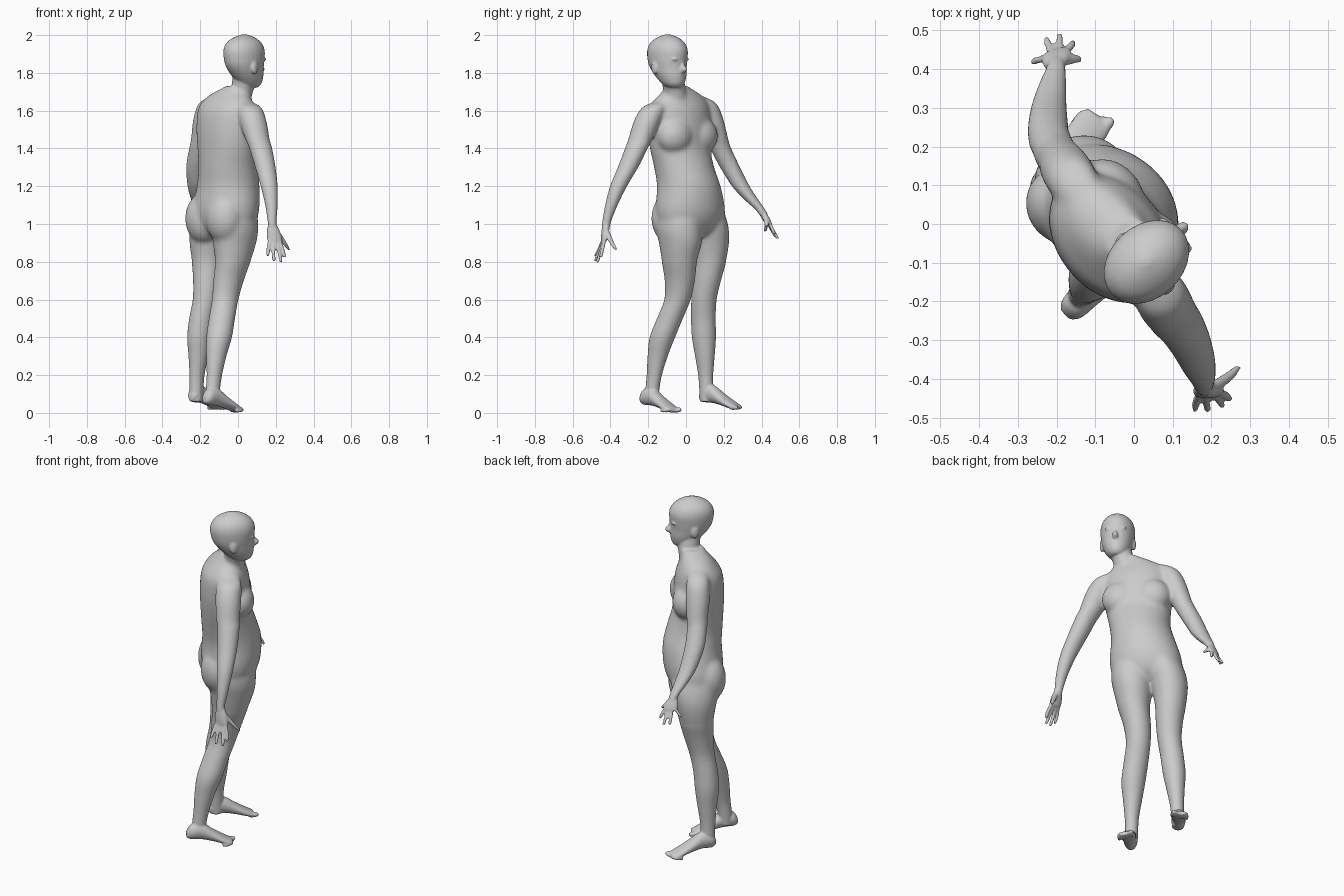
import bpy, bmesh, math
from mathutils import Vector

bm = bmesh.new()
UP = Vector((0, 0, 1))


def heading(deg):
    """Forward and left unit vectors for a compass heading."""
    c, s = math.cos(math.radians(deg)), math.sin(math.radians(deg))
    return Vector((c, s, 0)), Vector((-s, c, 0))


def spline(p0, p1, p2, p3, t):
    return [0.5 * (2 * b + (c - a) * t + (2 * a - 5 * b + 4 * c - d) * t * t
                   + (3 * b - a - 3 * c + d) * t ** 3)
            for a, b, c, d in zip(p0, p1, p2, p3)]


def loft(rings, u, v, n=24, steps=4):
    """Closed skin through elliptical rings (x, y, z, radius along u, radius along v)."""
    rings = [r if len(r) == 5 else (*r, r[3]) for r in rings]
    fine = []
    for i in range(len(rings) - 1):
        quad = [rings[max(0, min(len(rings) - 1, i + k))] for k in (-1, 0, 1, 2)]
        fine += [spline(*quad, k / steps) for k in range(steps)]
    fine.append(rings[-1])
    loops = []
    for x, y, z, a, b in fine:
        a, b = max(a, .003), max(b, .003)
        loops.append([bm.verts.new(Vector((x, y, z)) + u * (a * math.cos(t)) + v * (b * math.sin(t)))
                      for t in (2 * math.pi * k / n for k in range(n))])
    faces = [bm.faces.new(loops[0]), bm.faces.new(loops[-1])]
    for lo, hi in zip(loops, loops[1:]):
        faces += [bm.faces.new((lo[k], lo[(k + 1) % n], hi[(k + 1) % n], hi[k])) for k in range(n)]
    bmesh.ops.recalc_face_normals(bm, faces=faces)


def blob(c, a, b, h, u, v):
    """Ellipsoid with radii a, b, h along u, v and up."""
    angles = [math.pi * (k / 8 - .5) for k in range(9)]
    loft([(c[0], c[1], c[2] + h * math.sin(t), a * math.cos(t), b * math.cos(t)) for t in angles], u, v, 20, 2)


# Torso
F, L = heading(40)
loft([(-.085, .045, .925, .04, .04), (-.08, .035, .95, .13, .10), (-.072, .027, 1.0, .185, .14),
      (-.064, .023, 1.08, .197, .162), (-.052, .015, 1.2, .175, .16), (-.053, -.01, 1.3, .166, .15),
      (-.06, -.03, 1.4, .176, .138), (-.06, -.035, 1.5, .188, .138), (-.06, -.037, 1.6, .185, .127),
      (-.055, -.032, 1.65, .167, .103), (-.042, -.032, 1.69, .118, .08), (-.005, -.05, 1.73, .055, .058)], L, F, 32)

# Breasts and buttocks
for side in (-1, 1):
    p = Vector((-.06, -.035, 1.465)) + F * .066 + L * (.085 * side)
    blob(p, .105, .086, .10, L, F)
    p = Vector((-.075, .025, 1.03)) - F * .066 + L * (.085 * side)
    blob(p, .105, .098, .135, L, F)

# Neck
FH, LH = heading(43)
loft([(0, -.05, 1.63, .06), (.025, -.062, 1.72, .06), (.032, -.085, 1.82, .06)], LH, FH)

# Head
loft([(.068, -.064, 1.722, .03, .04), (.064, -.068, 1.742, .054, .064), (.05, -.081, 1.785, .075, .092),
      (.037, -.094, 1.83, .086, .11), (.033, -.098, 1.87, .092, .119), (.032, -.098, 1.92, .093, .122),
      (.032, -.098, 1.96, .079, .102), (.033, -.097, 1.988, .047, .062), (.033, -.097, 2.004, .01, .012)], LH, FH, 28)

# Nose, lips, brows and ears
loft([(.108, -.027, 1.865, .007, .01), (.118, -.018, 1.84, .009, .014),
      (.126, -.010, 1.818, .016, .018), (.116, -.019, 1.80, .012, .012)], LH, FH, 14)
for z in (1.764, 1.777):
    blob(Vector((.107, -.028, z)), .026, .012, .007, LH, FH)
for side in (-1, 1):
    mid = Vector((.034, -.097, 0))
    blob(mid + FH * .102 + LH * (.034 * side) + UP * 1.872, .026, .011, .008, LH, FH)
    blob(mid + LH * (.088 * side) - FH * .008 + UP * 1.828, .011, .022, .035, LH, FH)

# Legs
right_leg = [(-.025, -.025, 1.14, .08, .09), (-.017, -.038, 1.04, .105, .13), (-.015, -.037, .97, .111, .132),
             (-.018, -.03, .9, .106, .123), (-.028, -.035, .8, .087, .1),
             (-.05, -.033, .7, .075, .085), (-.068, -.045, .6, .067, .073), (-.085, -.085, .5, .067, .071),
             (-.10, -.125, .4, .065, .07), (-.115, -.15, .3, .051, .056), (-.125, -.168, .2, .038, .043),
             (-.133, -.178, .12, .035, .039), (-.135, -.18, .06, .032, .036)]
left_leg = [(-.12, .085, 1.14, .08, .09), (-.13, .095, 1.04, .103, .13), (-.14, .112, .97, .106, .127),
            (-.15, .122, .9, .1, .114), (-.155, .123, .8, .085, .094),
            (-.16, .108, .7, .074, .081), (-.172, .095, .6, .066, .069), (-.193, .092, .5, .064, .067),
            (-.205, .095, .4, .062, .066), (-.21, .10, .3, .05, .054), (-.217, .104, .2, .038, .042),
            (-.22, .107, .12, .035, .039), (-.22, .108, .06, .032, .036)]
for leg in (right_leg, left_leg):
    loft(leg, LH, FH)

# Feet: (distance from heel, half width, half height, centre height)
foot = [(0, .018, .018, .07), (.025, .035, .042, .084), (.08, .038, .048, .086), (.14, .044, .034, .059),
        (.19, .049, .024, .035), (.225, .047, .017, .021), (.245, .038, .012, .015)]
for heel, deg, dz, scale, inner in (((-.178, -.234), 43, 0, 1.03, 1), ((-.25, .078), 51, .014, 1.04, -1)):
    f, l = heading(deg)
    start = Vector((*heel, dz))
    loft([(*(start + f * (t * scale) + UP * z), w, h) for t, w, h, z in foot], l, UP, 20)
    # Toes
    for k in range(5):
        r = .014 if k == 0 else .0095
        base = start + l * inner * (.029 - .0175 * k) + UP * (r + .002)
        loft([(*(base + f * (scale * (.215 - .007 * k))), r, r), (*(base + f * (scale * (.252 - .008 * k))), r, r),
              (*(base + f * (scale * (.264 - .008 * k))), r * .5, r * .5)], l, UP, 10, 2)

# Arms
loft([(.03, -.12, 1.65, .035), (.06, -.167, 1.62, .064), (.078, -.202, 1.55, .072), (.102, -.24, 1.45, .065),
      (.12, -.262, 1.4, .061), (.145, -.307, 1.3, .054), (.165, -.357, 1.2, .045), (.177, -.395, 1.1, .033),
      (.18, -.418, 1.02, .024), (.182, -.424, .99, .022)], L, F)
loft([(-.12, .065, 1.675, .035), (-.152, .105, 1.635, .06), (-.172, .134, 1.55, .067), (-.19, .165, 1.45, .06),
      (-.203, .183, 1.4, .057), (-.22, .232, 1.3, .054), (-.22, .29, 1.2, .047), (-.212, .345, 1.13, .037),
      (-.203, .39, 1.08, .027), (-.2, .41, 1.05, .023)], L, F)


def hand(wrist, knuckle, spread, tips, thumb):
    """Flat palm, four fingers along the spread direction, and a thumb."""
    u = Vector((*spread, 0)).normalized()
    v = Vector((-u.y, u.x, 0))
    w, k = Vector(wrist), Vector(knuckle)
    m = w.lerp(k, .5)
    loft([(*w, .02, .02), (*m, .036, .02), (*k, .040, .015), (*k.lerp(m, -.12), .032, .011)], u, v, 18)
    for i, tip in enumerate(tips):
        root = k + u * (.032 - .0215 * i)
        tip = Vector(tip)
        loft([(*root.lerp(m, .3), .010), (*root.lerp(tip, .5), .0103), (*root.lerp(tip, .93), .009),
              (*tip, .005)], u, v, 12, 3)
    root, tip = m + u * .02, Vector(thumb)
    loft([(*root.lerp(w, .4), .014), (*root.lerp(tip, .5), .014), (*root.lerp(tip, .9), .010),
          (*tip, .006)], u, v, 12, 3)


# Hands: fingers listed from index to little
hand((.181, -.421, 1.005), (.195, -.435, .91), (1, .1),
     [(.247, -.452, .822), (.229, -.47, .796), (.190, -.482, .803), (.157, -.48, .83)], (.27, -.37, .862))
hand((-.201, .405, 1.06), (-.202, .438, 1.0), (1, .3),
     [(-.157, .468, .945), (-.192, .488, .92), (-.226, .478, .927), (-.262, .418, .96)], (-.138, .425, .985))

# Fuse everything into one continuous skin
mesh = bpy.data.meshes.new("parts")
bm.to_mesh(mesh)
bm.free()
body = bpy.data.objects.new("human_figure", mesh)
bpy.context.collection.objects.link(body)
fuse = body.modifiers.new("fuse", 'REMESH')
fuse.mode = 'VOXEL'
fuse.voxel_size = .0055
fuse.use_smooth_shade = True
skin = bpy.data.meshes.new_from_object(body.evaluated_get(bpy.context.evaluated_depsgraph_get()))
body.modifiers.clear()
body.data = skin

# Soften lightly everywhere, and strongly where limbs and curves meet the torso
group = body.vertex_groups.new(name="torso")
group.add([v.index for v in skin.vertices
           if .8 < v.co.z < 1.72 and (v.co.xy - Vector((-.06, -.01))).length < .29], 1, 'REPLACE')
blend = body.modifiers.new("blend", 'SMOOTH')
blend.factor, blend.iterations, blend.vertex_group = .5, 70, "torso"
soften = body.modifiers.new("soften", 'SMOOTH')
soften.factor, soften.iterations = .5, 6
